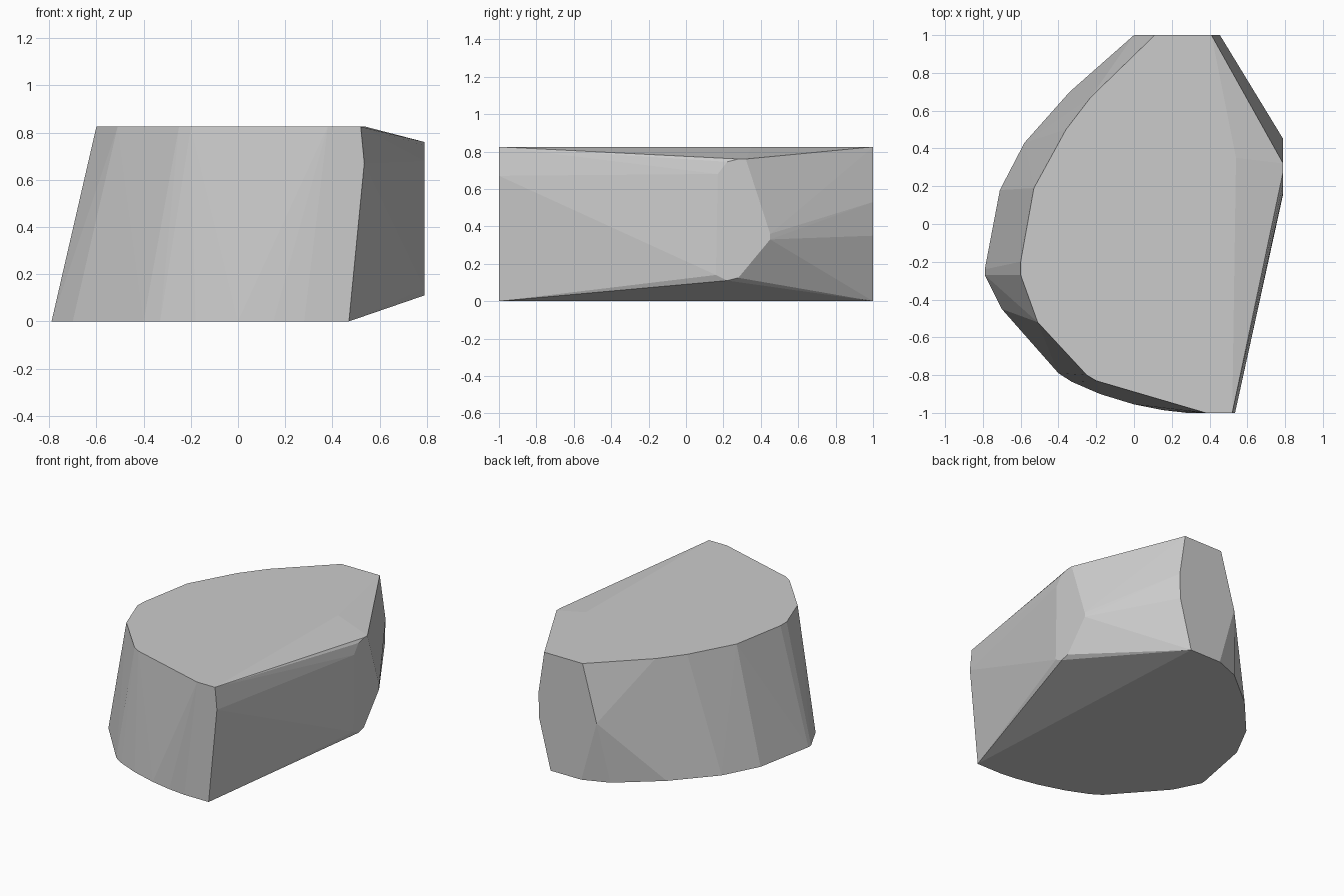
import bpy, bmesh

if "Cube" in bpy.data.objects:
    bpy.data.objects.remove(bpy.data.objects["Cube"])

TOP = 0.825

# outline of the flat top
top = [(0.11, 1), (0.41, 1), (0.54, 0.35), (0.52, -1), (0.38, -1), (-0.2, -0.83), (-0.25, -0.8),
       (-0.51, -0.52), (-0.6, -0.27), (-0.6, -0.2), (-0.53, 0.19), (-0.36, 0.5), (-0.23, 0.67)]
# outline of the flat base
base = [(0.12, 1), (0.36, 1), (0.47, -1), (0.28, -1), (0.15, -0.985), (0, -0.955), (-0.18, -0.9),
        (-0.33, -0.835), (-0.4, -0.79), (-0.7, -0.45), (-0.79, -0.27), (-0.79, -0.24),
        (-0.71, 0.18), (-0.58, 0.43), (-0.34, 0.7), (-0.06, 0.93)]
# small cut facet on the right side (y, z)
right = [(0.17, 0.68), (0.22, 0.745), (0.28, 0.76), (0.32, 0.76), (0.45, 0.36), (0.45, 0.33),
         (0.28, 0.125), (0.22, 0.11), (0.16, 0.14)]
# mid-height corners of the back and front facets
middle = [(0, 1, 0.43), (0.455, 1, 0.53), (0.45, 1, 0.35), (0.535, -1, 0.67)]

points = [(x, y, TOP) for x, y in top] + [(x, y, 0) for x, y in base]
points += [(0.79, y, z) for y, z in right] + middle

# faceted stone: convex hull around the facet outlines
bm = bmesh.new()
for p in points:
    bm.verts.new(p)
bmesh.ops.convex_hull(bm, input=bm.verts[:])
loose = [v for v in bm.verts if not v.link_faces]
bmesh.ops.delete(bm, geom=loose, context='VERTS')
bmesh.ops.dissolve_limit(bm, angle_limit=0.01, verts=bm.verts[:], edges=bm.edges[:])
bmesh.ops.recalc_face_normals(bm, faces=bm.faces[:])
mesh = bpy.data.meshes.new("stone")
bm.to_mesh(mesh)
bm.free()
stone = bpy.data.objects.new("stone", mesh)
bpy.context.collection.objects.link(stone)
